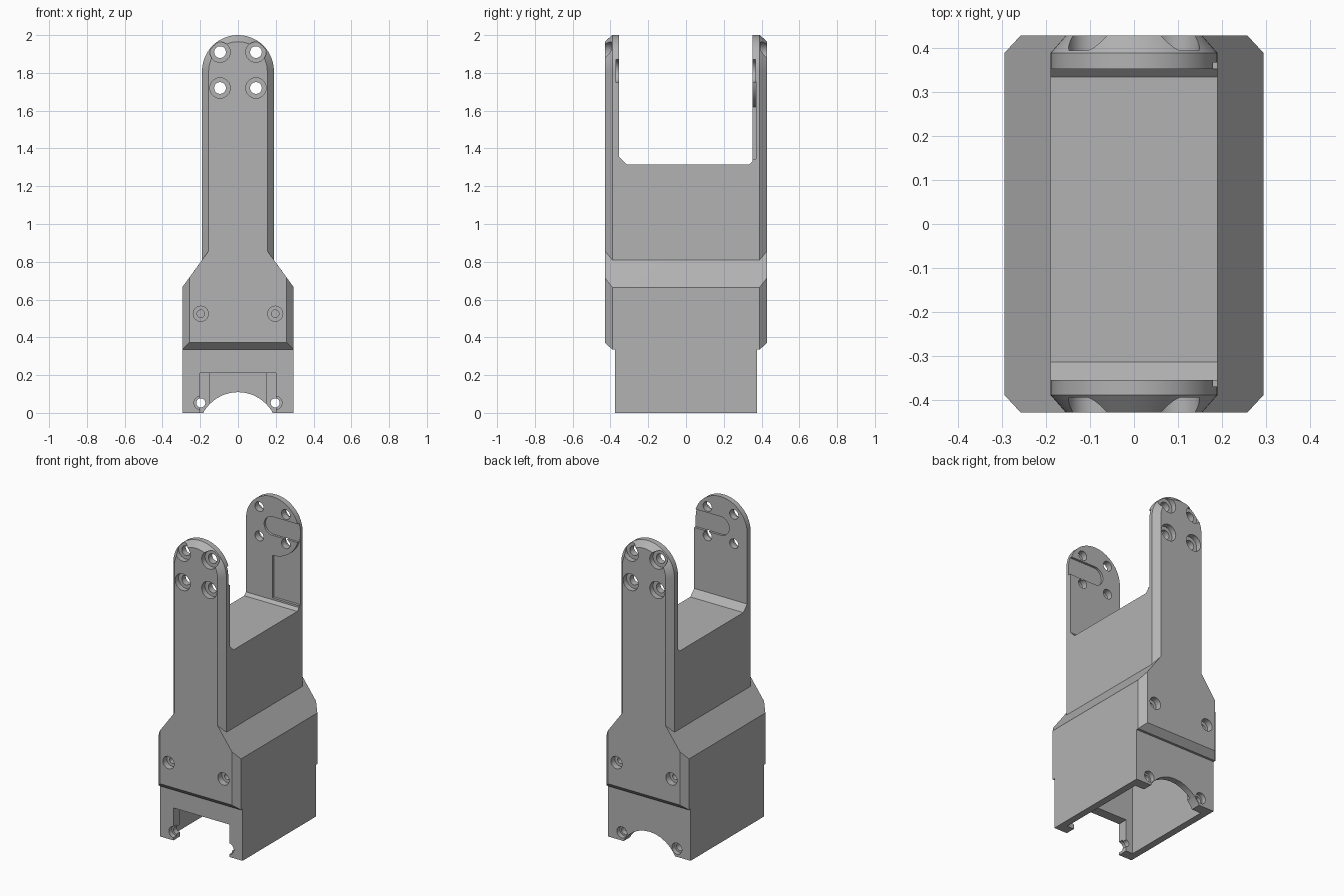
import bpy, bmesh, math
from mathutils import Vector

if "Cube" in bpy.data.objects:
    bpy.data.objects.remove(bpy.data.objects["Cube"], do_unlink=True)

# Single grey finish
grey = bpy.data.materials.new("matte_grey")
grey.use_nodes = True
colour = (0.45, 0.45, 0.45, 1)
grey.diffuse_color = colour
grey.node_tree.nodes["Principled BSDF"].inputs["Base Color"].default_value = colour


def arc(cx, cz, r, start, end, steps=32):
    angles = [math.radians(start + (end - start) * i / steps) for i in range(steps + 1)]
    return [(cx + r * math.cos(a), cz + r * math.sin(a)) for a in angles]


def circle(cx, cz, r):
    return arc(cx, cz, r, 0, 360, 32)[:-1]


def rect(x0, x1, z0, z1):
    return [(x0, z0), (x1, z0), (x1, z1), (x0, z1)]


def loft(name, sections, axis="y"):
    """Skin equal-length outlines placed at stations along an axis."""
    bm = bmesh.new()
    rings = []
    for at, pts in sections:
        rings.append([bm.verts.new((u, at, v) if axis == "y" else (at, u, v)) for u, v in pts])
    for a, b in zip(rings, rings[1:]):
        for i in range(len(a)):
            j = (i + 1) % len(a)
            bm.faces.new((a[i], a[j], b[j], b[i]))
    bm.faces.new(rings[0])
    bm.faces.new(rings[-1])
    bmesh.ops.recalc_face_normals(bm, faces=bm.faces)
    mesh = bpy.data.meshes.new(name)
    bm.to_mesh(mesh)
    bm.free()
    mesh.materials.append(grey)
    obj = bpy.data.objects.new(name, mesh)
    bpy.context.scene.collection.objects.link(obj)
    return obj


def prism(name, pts, lo, hi, axis="y"):
    return loft(name, [(lo, pts), (hi, pts)], axis)


def combine(target, tool, operation="DIFFERENCE"):
    mod = target.modifiers.new(tool.name, "BOOLEAN")
    mod.operation = operation
    mod.solver = "EXACT"
    mod.object = tool
    bpy.context.view_layer.objects.active = target
    bpy.ops.object.modifier_apply(modifier=mod.name)
    bpy.data.objects.remove(tool, do_unlink=True)


def cut(pts, lo, hi, axis="y"):
    combine(body, prism("cutter", pts, lo, hi, axis))


def outline(foot, shoulder, neck, half, wide):
    """Front silhouette: wide foot, sloped shoulders, round-topped arm."""
    return ([(-wide, foot), (wide, foot), (wide, shoulder), (half, neck)]
            + arc(0, 1.81, half, 0, 180) + [(-half, neck), (-wide, shoulder)])


# Housing with chamfered front and back faces
full = outline(0.335, 0.665, 0.81, 0.19, 0.295)
inset = outline(0.372, 0.716, 0.858, 0.155, 0.258)
body = loft("fork_housing", [(-0.43, inset), (-0.39, full), (0.39, full), (0.43, inset)])

# Narrower base below the housing
combine(body, prism("base", rect(-0.295, 0.295, 0, 0.4), -0.375, 0.375), "UNION")

# Gap between the two arms, with chamfered corners
cut([(-0.355, 2.1), (-0.355, 1.355), (-0.315, 1.315),
     (0.335, 1.315), (0.353, 1.333), (0.353, 2.1)], -0.4, 0.4, "x")

# Cable recess under the round pad of the back arm
cut([(0, 1.345), (0.3, 1.345), (0.3, 1.81)] + arc(0, 1.81, 0.19, 0, -90), 0.3, 0.37)

# Round-ended side slots inside both arms
slot = [(0.3, 1.87)] + arc(0, 1.81, 0.06, 90, 270) + [(0.3, 1.75)]
cut(slot, -0.37, -0.3)
cut(slot, 0.3, 0.368)

# Hollow base, open below, with front doorway and back arch
cut(rect(-0.25, 0.25, -0.1, 0.5), -0.31, 0.31)
cut(rect(-0.2, 0.2, -0.1, 0.21), -0.5, -0.2)
cut(rect(-0.147, 0.147, -0.1, 0.25), 0.2, 0.335)
cut(circle(0, -0.1, 0.21), 0.2, 0.5)

# Screw holes, mirrored left and right, counterbored on both outer faces
for x in (-1, 1):
    for z in (1.72, 1.91):
        cut(circle(x * 0.095, z, 0.031), -0.5, 0.5)
    cut(circle(x * 0.197, 0.053, 0.024), -0.5, 0.5)
    for y in (-1, 1):
        for z in (1.72, 1.91):
            cut(circle(x * 0.095, z, 0.054), y * 0.395, y * 0.5)
        cut(circle(x * 0.197, 0.525, 0.04), y * 0.39, y * 0.5)
        cut(circle(x * 0.197, 0.525, 0.02), y * 0.34, y * 0.5)
        cut(circle(x * 0.197, 0.053, 0.036), y * 0.345, y * 0.5)

# Smooth rounds, crisp edges
bpy.ops.object.select_all(action="DESELECT")
body.select_set(True)
bpy.context.view_layer.objects.active = body
bpy.ops.object.shade_smooth_by_angle(angle=math.radians(25))
